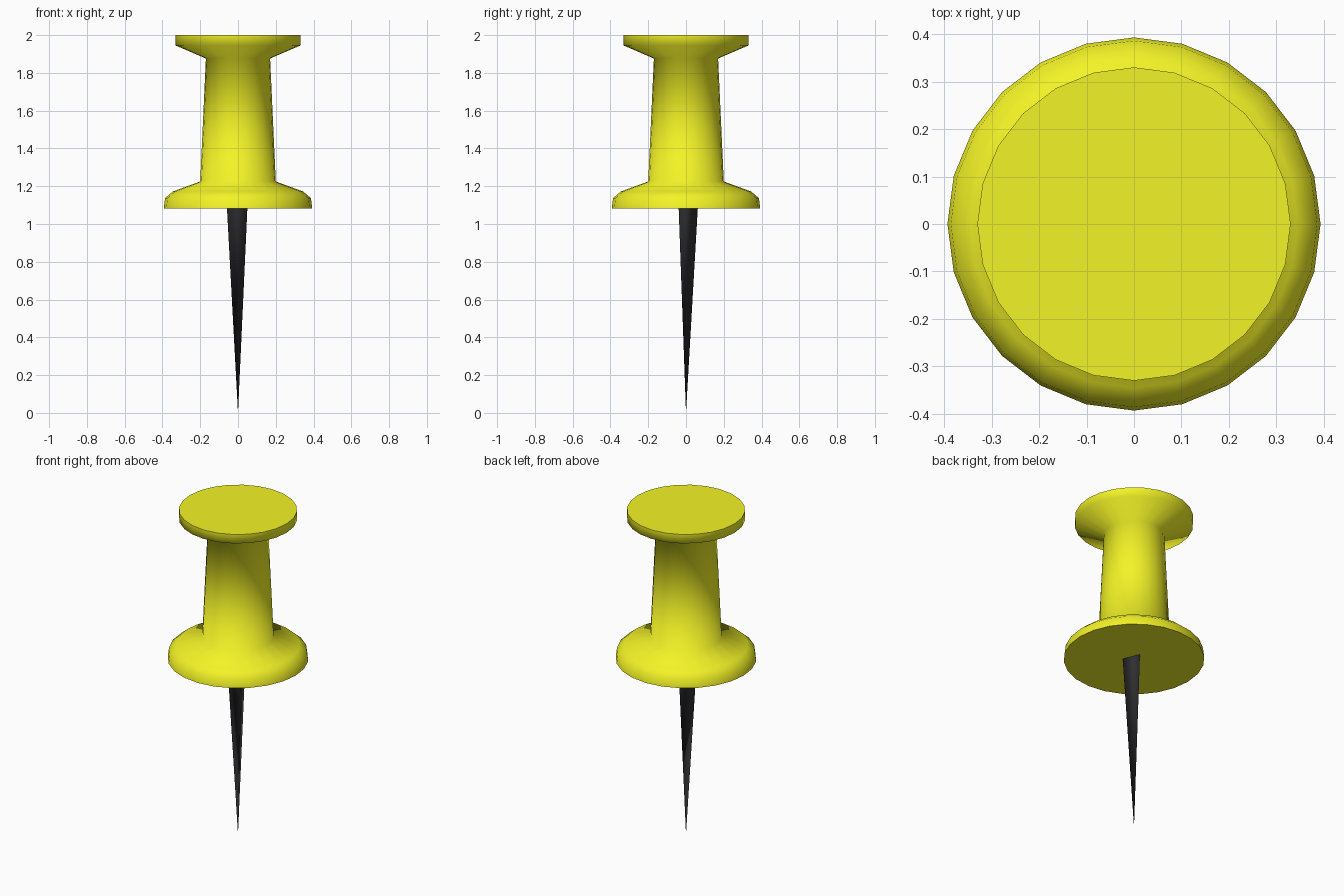
import bpy, bmesh, math

if "Cube" in bpy.data.objects:
    bpy.data.objects.remove(bpy.data.objects["Cube"])


def material(name, color):
    m = bpy.data.materials.new(name)
    m.diffuse_color = color
    m.use_nodes = True
    m.node_tree.nodes["Principled BSDF"].inputs["Base Color"].default_value = m.diffuse_color
    return m


def lathe(name, profile, sides, start, mat):
    """Revolve (radius, z) points around z; radius 0 closes to a point, open ends are capped."""
    bm = bmesh.new()
    rings = []
    for r, z in profile:
        if r == 0:
            rings.append([bm.verts.new((0, 0, z))] * sides)
            continue
        rings.append([bm.verts.new((r * math.cos(start + math.tau * i / sides),
                                    r * math.sin(start + math.tau * i / sides), z))
                      for i in range(sides)])
    for a, b in zip(rings, rings[1:]):
        for i in range(sides):
            j = (i + 1) % sides
            bm.faces.new(list(dict.fromkeys([a[i], a[j], b[j], b[i]])))
    for ring in (rings[0], rings[-1]):
        if ring[0] is not ring[1]:
            bm.faces.new(ring)
    bmesh.ops.recalc_face_normals(bm, faces=bm.faces)
    mesh = bpy.data.meshes.new(name)
    bm.to_mesh(mesh)
    bm.free()
    mesh.materials.append(mat)
    ob = bpy.data.objects.new(name, mesh)
    bpy.context.collection.objects.link(ob)
    return ob


yellow = material("yellow_plastic", (0.9, 0.9, 0.02, 1))
dark = material("dark_metal", (0.03, 0.03, 0.035, 1))

# Plastic grip: flange, tapered neck and flat cap
grip = lathe("grip", [(0.393, 1.083), (0.386, 1.137), (0.345, 1.172), (0.20, 1.225),
                      (0.17, 1.876), (0.33, 1.945), (0.33, 2.0)], 24, 0, yellow)
bpy.context.view_layer.objects.active = grip
grip.select_set(True)
bpy.ops.object.shade_smooth_by_angle(angle=math.radians(75))

# Three-sided needle tapering to a point
needle = lathe("needle", [(0, 0), (0.063, 1.083)], 3, math.radians(82), dark)
for face in needle.data.polygons:
    face.use_smooth = len(face.vertices) == 3 and abs(face.normal.z) < 0.5
